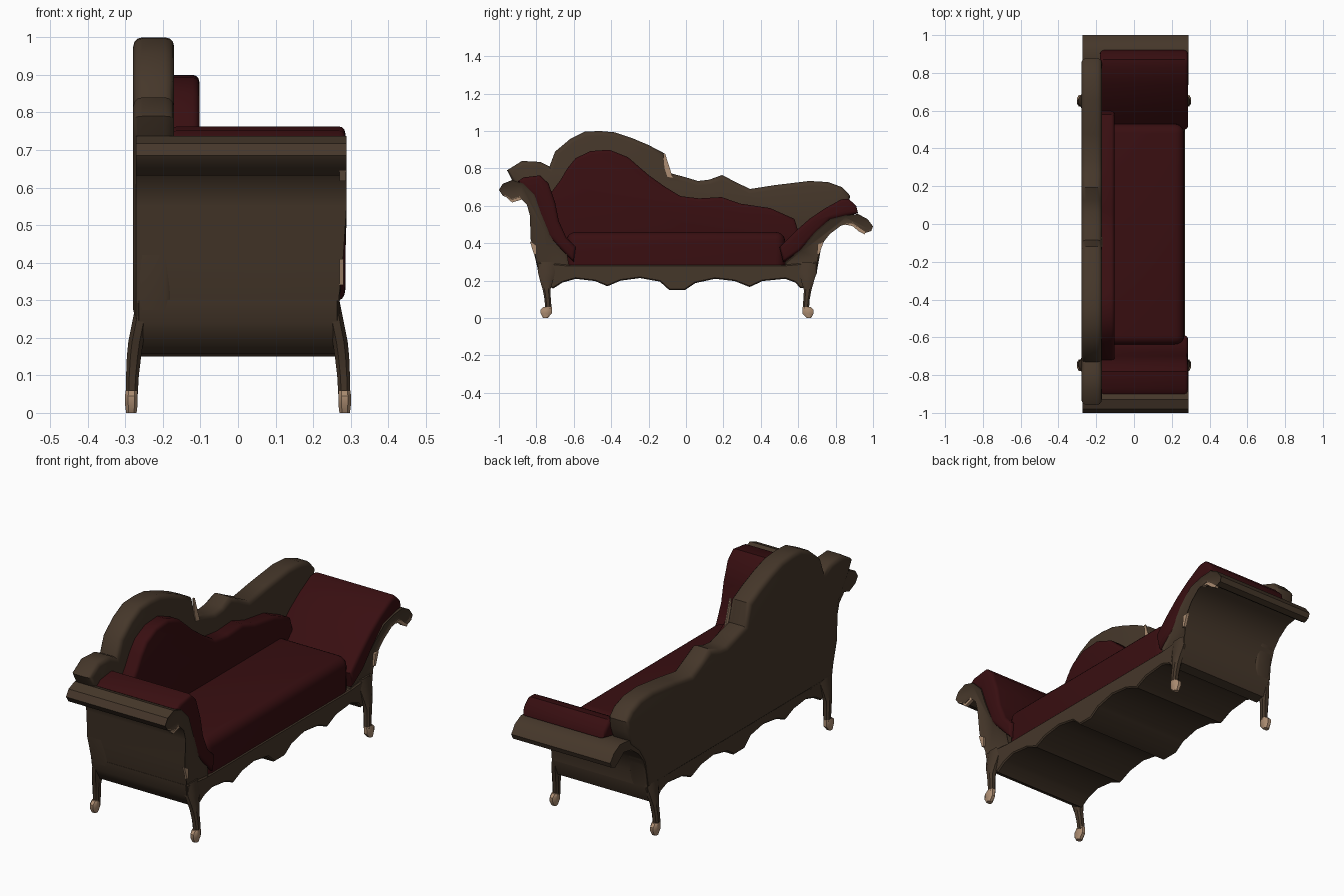
import bpy, bmesh, math


def material(name, rgb):
    m = bpy.data.materials.new(name)
    m.diffuse_color = (*rgb, 1)
    return m


WOOD = material("dark wood", (0.060, 0.038, 0.023))
RED = material("dark red fabric", (0.040, 0.0045, 0.0055))
TAN = material("worn tan", (0.42, 0.27, 0.17))


def finish(name, bm, mat, angle=35):
    bmesh.ops.recalc_face_normals(bm, faces=bm.faces)
    me = bpy.data.meshes.new(name)
    bm.to_mesh(me)
    bm.free()
    me.materials.append(mat)
    ob = bpy.data.objects.new(name, me)
    bpy.context.collection.objects.link(ob)
    bpy.ops.object.select_all(action='DESELECT')
    ob.select_set(True)
    bpy.context.view_layer.objects.active = ob
    bpy.ops.object.shade_smooth_by_angle(angle=math.radians(angle))
    return ob


def extrude(name, pts, x0, x1, mat, bevel=0, segs=3, flare=0, groove=0):
    """Extrude a (y, z) outline along x; optional rounded rims, flared front and groove."""
    bm = bmesh.new()
    a = [bm.verts.new((x0, y, z)) for y, z in pts]
    b = [bm.verts.new((x1 + flare * min(1, max(0, (z - 0.3) / 0.2)), y, z)) for y, z in pts]
    caps = [bm.faces.new(a), bm.faces.new(b[::-1])]
    n = len(pts)
    for i in range(n):
        j = (i + 1) % n
        bm.faces.new((a[i], b[i], b[j], a[j]))
    bmesh.ops.recalc_face_normals(bm, faces=bm.faces)
    if groove:
        bmesh.ops.inset_region(bm, faces=[caps[1]], thickness=groove, depth=-0.008)
    if bevel:
        edges = list({e for f in caps for e in f.edges})
        bmesh.ops.bevel(bm, geom=edges, offset=bevel, segments=segs, profile=0.5,
                        affect='EDGES', clamp_overlap=True)
    return finish(name, bm, mat)


def loft(name, sections, mat, sx, sy):
    """Stack of chamfered rectangles: (z, y, half y, x, half x), mirrored by sx, sy."""
    bm = bmesh.new()
    rings = []
    for z, y, hy, x, hx in sections:
        ring = []
        for u, v in ((1, .5), (.5, 1), (-.5, 1), (-1, .5), (-1, -.5), (-.5, -1), (.5, -1), (1, -.5)):
            ring.append(bm.verts.new((sx * (x + u * hx), -0.0475 + sy * (y + v * hy), z)))
        rings.append(ring)
    for r, s in zip(rings, rings[1:]):
        for i in range(8):
            j = (i + 1) % 8
            bm.faces.new((r[i], r[j], s[j], s[i]))
    bm.faces.new(rings[0])
    bm.faces.new(rings[-1])
    return finish(name, bm, mat)


# Back board with the carved crest outline
crest = [(-.957, .79), (-.877, .84), (-.78, .835), (-.73, .81), (-.70, .89), (-.62, .957),
         (-.54, .997), (-.46, 1.0), (-.38, .993), (-.29, .963), (-.20, .925), (-.118, .882),
         (-.085, .775), (-.01, .755), (.064, .733), (.125, .74), (.193, .765), (.26, .73),
         (.342, .69), (.476, .711), (.66, .733), (.76, .727), (.834, .70), (.877, .655)]
board = crest + [(.87, .60), (.84, .52), (.77, .46), (.725, .39), (.70, .25), (-.79, .25),
                 (-.83, .42), (-.83, .55), (-.85, .62), (-.92, .72)]
extrude("back_board", board, -.279, -.17, WOOD, bevel=.024)

# Upholstered back panel
panel = [(-.76, .40), (-.73, .66), (-.67, .74), (-.635, .80), (-.59, .855), (-.51, .893), (-.41, .90),
         (-.31, .86), (-.20, .765), (-.118, .706), (-.03, .652), (.07, .64), (.19, .647),
         (.29, .612), (.45, .588), (.58, .53), (.62, .40), (.55, .30), (-.65, .30)]
extrude("back_cushion", panel, -.20, -.103, RED, bevel=.018)

# Scalloped seat rail
rail = [(.70, .30), (.70, .24), (.665, .165), (.61, .16), (.585, .19), (.53, .21), (.41, .198),
        (.34, .166), (.26, .198), (.155, .21), (.05, .187), (-.005, .15), (-.09, .15),
        (-.14, .195), (-.246, .214), (-.35, .20), (-.42, .17), (-.487, .198), (-.59, .21),
        (-.66, .19), (-.71, .158), (-.755, .18), (-.79, .24), (-.80, .30), (-.64, .285), (.53, .285)]
extrude("seat_rail", rail, -.27, .27, WOOD, bevel=.006, segs=1)

# Scrolled arms
tall_arm = [(-.62, .25), (-.79, .25), (-.80, .31), (-.83, .42), (-.835, .55), (-.85, .605),
            (-.89, .645), (-.93, .632), (-.98, .655), (-1, .685), (-.98, .718), (-.93, .738),
            (-.87, .72), (-.81, .66), (-.775, .56), (-.725, .44), (-.64, .365)]
low_arm = [(.70, .25), (.705, .32), (.73, .40), (.77, .45), (.83, .495), (.89, .505), (.93, .475),
           (.96, .455), (.99, .465), (1, .49), (.97, .53), (.92, .556), (.85, .55),
           (.77, .53), (.69, .46), (.61, .365), (.53, .30), (.53, .25)]
extrude("tall_arm", tall_arm, -.272, .268, WOOD, flare=.021, groove=.014)
extrude("low_arm", low_arm, -.272, .268, WOOD, flare=.021, groove=.012)

# Arm cushions
tall_pad = [(-.90, .73), (-.87, .752), (-.78, .763), (-.735, .72), (-.70, .62), (-.68, .52),
            (-.64, .43), (-.59, .38), (-.60, .30), (-.66, .36), (-.735, .44), (-.785, .56), (-.82, .66)]
low_pad = [(.50, .38), (.58, .46), (.66, .53), (.74, .585), (.83, .635), (.87, .637), (.91, .60),
           (.92, .56), (.85, .545), (.77, .525), (.69, .45), (.61, .36), (.52, .30)]
extrude("tall_arm_cushion", tall_pad, -.18, .286, RED, bevel=.018)
extrude("low_arm_cushion", low_pad, -.18, .286, RED, bevel=.018)

# Seat cushion with rounded edges
bm = bmesh.new()
bmesh.ops.create_cube(bm, size=1)
for v in bm.verts:
    v.co = (.05 + v.co.x * .43, -.055 + v.co.y * 1.17, .365 + v.co.z * .19)
top = [e for e in bm.edges if max(w.co.z for w in e.verts) > .4]
bmesh.ops.bevel(bm, geom=top, offset=.05, segments=5, profile=.5, affect='EDGES')
finish("seat_cushion", bm, RED)

# Cabriole legs with pale hoof feet
leg = [(.30, -.695, .050, .250, .020), (.24, -.698, .045, .262, .020), (.19, -.698, .032, .272, .020),
       (.15, -.698, .020, .277, .019), (.10, -.692, .017, .281, .017), (.05, -.688, .017, .283, .016)]
foot = [(.060, -.692, .022, .283, .016), (.045, -.700, .030, .284, .017),
        (.025, -.700, .030, .284, .017), (0, -.704, .012, .284, .014)]
for sx, side in ((1, "front"), (-1, "back")):
    for sy, end in ((1, "tall"), (-1, "low")):
        loft(f"{side}_leg_{end}_end", leg, WOOD, sx, sy)
        loft(f"{side}_foot_{end}_end", foot, TAN, sx, sy)

# Worn pale patches on the scrolls, arm posts and crest step
patches = {
    "tall_scroll": ([(-.975, .66), (-.93, .637), (-.89, .65), (-.875, .635), (-.89, .63), (-.93, .618)], .27, .287),
    "low_scroll": ([(.84, .502), (.89, .51), (.93, .48), (.96, .46), (.955, .447), (.925, .463), (.89, .492)], .27, .287),
    "tall_post": ([(-.835, .41), (-.80, .39), (-.80, .34), (-.812, .34)], .27, .281),
    "low_post": ([(.705, .40), (.735, .405), (.712, .34), (.70, .34)], .27, .281),
    "crest_step": ([(-.122, .88), (-.112, .88), (-.08, .78), (-.07, .75), (-.10, .755), (-.115, .80)], -.172, -.166),
}
for key, (pts, x0, x1) in patches.items():
    extrude("worn_patch_" + key, pts, x0, x1, TAN)
